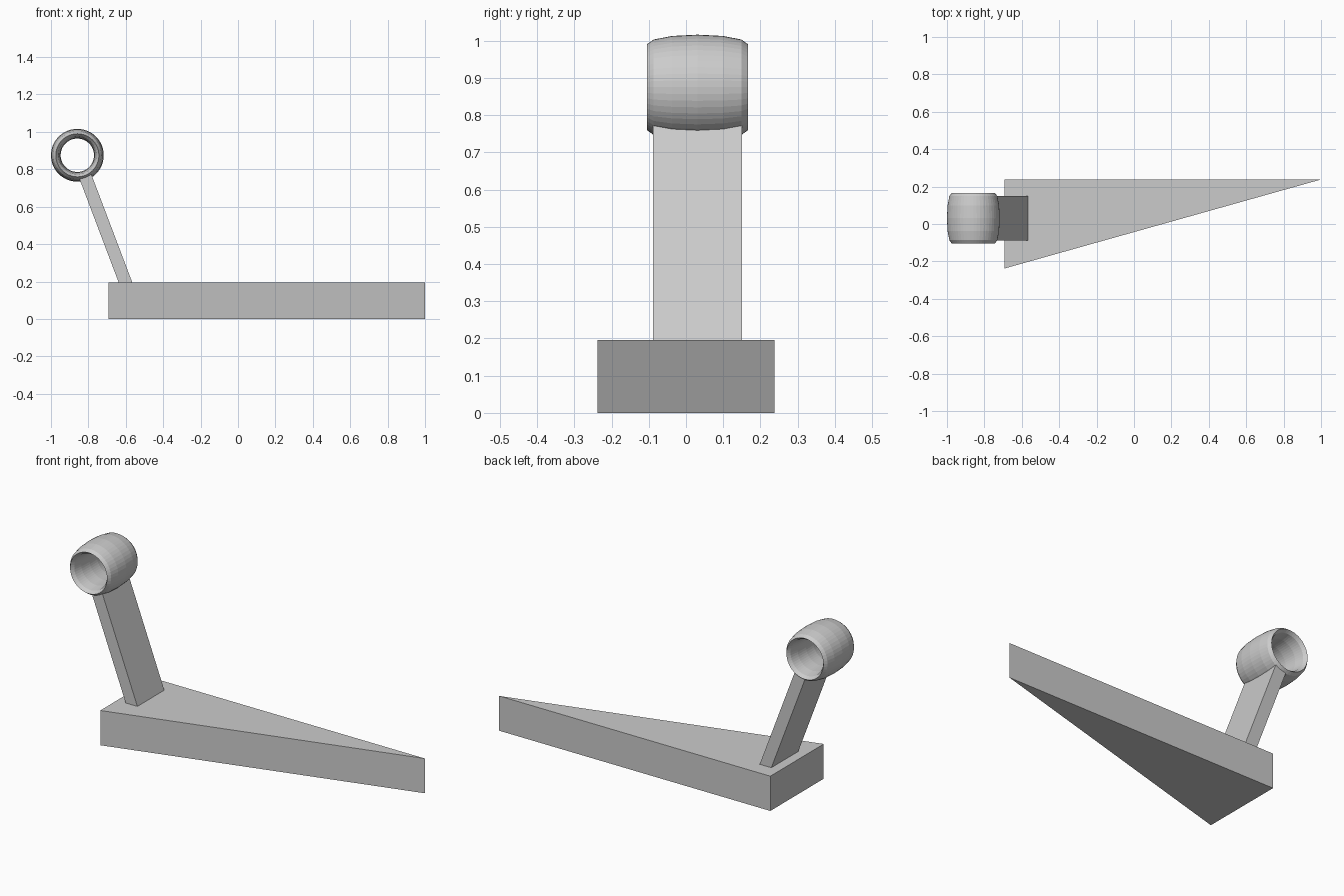
import bpy
from math import radians, hypot
from mathutils import Vector

if "Cube" in bpy.data.objects:
    bpy.data.objects.remove(bpy.data.objects["Cube"])

DEPTH_MID = 0.031                       # y centre of arm and ring
RING_X, RING_Z = -0.859, 0.875          # ring centre


def prism(name, outline, offset):
    """Extrude a flat outline along an offset vector."""
    offset = Vector(offset)
    low = [Vector(p) for p in outline]
    n = len(low)
    faces = [tuple(reversed(range(n))), tuple(range(n, 2 * n))]
    faces += [(i, (i + 1) % n, n + (i + 1) % n, n + i) for i in range(n)]
    mesh = bpy.data.meshes.new(name)
    mesh.from_pydata(low + [p + offset for p in low], [], faces)
    obj = bpy.data.objects.new(name, mesh)
    bpy.context.collection.objects.link(obj)
    return obj


# Wedge base: right-angled triangle
prism("base", [(-0.693, -0.238, 0), (1.0, 0.238, 0), (-0.693, 0.238, 0)],
      (0, 0, 0.196))

# Slanted arm, aimed at the ring centre and ending inside its wall
foot = Vector((-0.602, 0.196))
axis = (Vector((RING_X, RING_Z)) - foot).normalized()
side = Vector((axis.y, -axis.x)) * 0.034
low = foot - axis * 0.03
high = Vector((RING_X, RING_Z)) - axis * 0.116
corners = [low - side, low + side, high + side, high - side]
prism("arm", [(c.x, DEPTH_MID - 0.12, c.y) for c in corners], (0, 0.24, 0)) \
    .data.flip_normals()
arm = bpy.data.objects["arm"]
bpy.context.view_layer.objects.active = arm
arm.select_set(True)
bpy.ops.object.mode_set(mode='EDIT')
bpy.ops.mesh.select_all(action='SELECT')
bpy.ops.mesh.normals_make_consistent(inside=False)
bpy.ops.object.mode_set(mode='OBJECT')

# Barrel ring: torus stretched along its axis
bpy.ops.mesh.primitive_torus_add(
    major_segments=48, minor_segments=12, major_radius=0.1152,
    minor_radius=0.026, location=(RING_X, DEPTH_MID, RING_Z),
    rotation=(radians(90), 0, 0))
ring = bpy.context.object
ring.name = "ring"
ring.scale.z = 0.136 / 0.026
